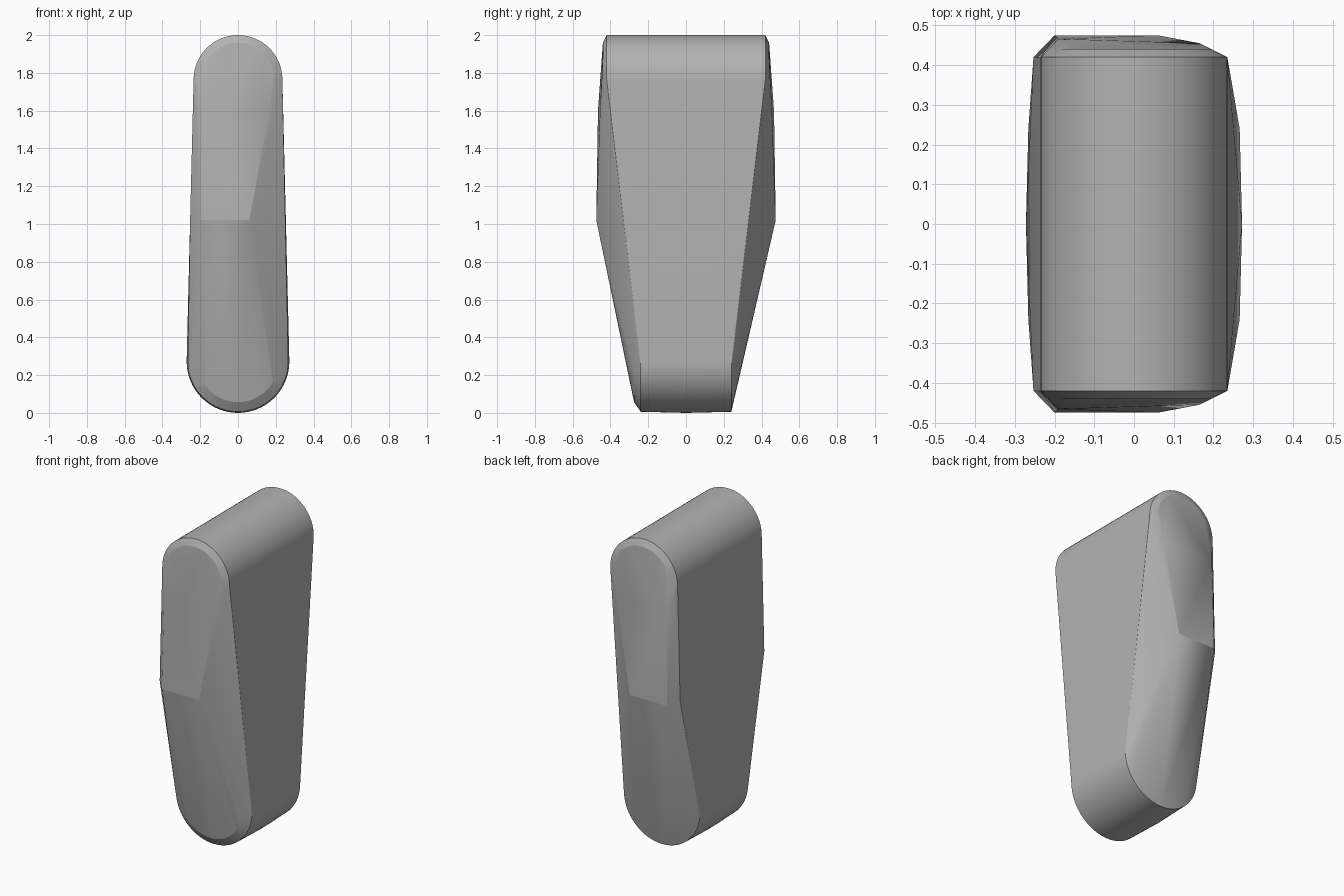
import bpy, bmesh, math

cube = bpy.data.objects.get("Cube")
if cube:
    bpy.data.objects.remove(cube, do_unlink=True)

grey = bpy.data.materials.new("plain grey")
grey.use_nodes = True
colour = (0.45, 0.45, 0.45, 1)
grey.diffuse_color = colour
grey.node_tree.nodes["Principled BSDF"].inputs["Base Color"].default_value = colour


def arc(radius, y, z, up, steps=32):
    """Half circle in the xz plane, opening away from 'up'."""
    return [(radius * math.cos(math.pi * i / steps), y,
             z + up * radius * math.sin(math.pi * i / steps))
            for i in range(steps + 1)]


# Rounded bottom, slightly fuller in the middle
points = arc(0.272, 0, 0.272, -1)

for side in (-1, 1):
    # Rounded top with a small chamfer at its end
    points += arc(0.235, side * 0.42, 1.765, 1)
    points += arc(0.195, side * 0.44, 1.765, 1)
    # Narrow rounded bottom
    points += arc(0.266, side * 0.24, 0.272, -1)
    # Mid-height ridge, shifted towards one flank, and the bulge above it
    points += [(-0.2, side * 0.475, 1.02), (0.06, side * 0.475, 1.02),
               (-0.253, side * 0.42, 1.04),
               (-0.19, side * 0.466, 1.6), (0.165, side * 0.455, 1.6)]
# Chamfer on the front of the bottom
points += arc(0.215, -0.275, 0.272, -1)

# Wrap the outline points in one convex faceted body
bm = bmesh.new()
for p in points:
    bm.verts.new(p)
result = bmesh.ops.convex_hull(bm, input=bm.verts)
loose = [v for v in bm.verts if not v.link_faces]
bmesh.ops.delete(bm, geom=loose, context='VERTS')
bmesh.ops.dissolve_limit(bm, angle_limit=math.radians(0.3),
                         verts=bm.verts, edges=bm.edges)
bmesh.ops.recalc_face_normals(bm, faces=bm.faces)
mesh = bpy.data.meshes.new("wedge_body")
bm.to_mesh(mesh)
bm.free()

body = bpy.data.objects.new("wedge_body", mesh)
bpy.context.collection.objects.link(body)
mesh.materials.append(grey)
bpy.context.view_layer.objects.active = body
body.select_set(True)
bpy.ops.object.shade_smooth_by_angle(angle=math.radians(12))
